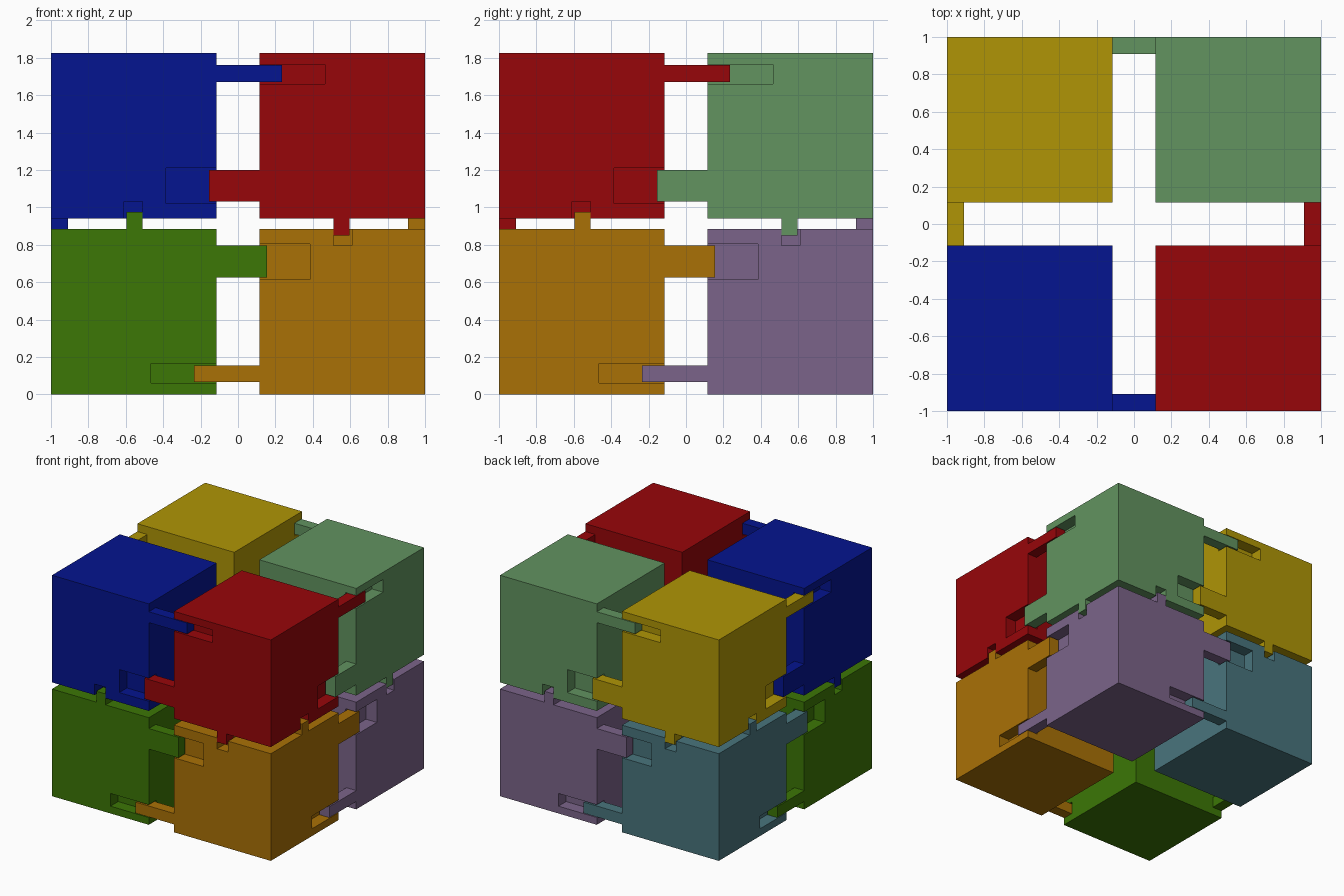
import bpy, bmesh
from math import pi
from mathutils import Matrix

if "Cube" in bpy.data.objects:
    bpy.data.objects.remove(bpy.data.objects["Cube"])

G, H = 0.115, 1.825      # half gap, total height
Z0 = 0.94                # underside of upper blocks
TAB, CUT = 0.09, 0.10    # tab and socket depth


def box(name, lo, hi):
    bm = bmesh.new()
    bmesh.ops.create_cube(bm, size=1)
    for v in bm.verts:
        v.co = [(a + b) / 2 + c * (b - a) for a, b, c in zip(lo, hi, v.co)]
    me = bpy.data.meshes.new(name)
    bm.to_mesh(me)
    bm.free()
    ob = bpy.data.objects.new(name, me)
    bpy.context.collection.objects.link(ob)
    return ob


def face_box(side, u0, u1, z0, z1, d0, d1):
    """Box on an outer face: u runs along the face, d goes inward."""
    ob = box("tool", (u0, -1 + d0, z0), (u1, -1 + d1, z1))
    if side:
        ob.data.transform(Matrix.Rotation(pi / 2, 4, 'Z'))
    return ob


# one upper block; side 0 = front face, side 1 = right face
sockets = [(0, 0.05, 0.465, 1.66, 1.765),
           (1, -0.385, -0.05, 1.02, 1.21),
           (1, -0.61, -0.51, 0.90, 1.03)]
tabs = [(0, -0.155, G, 1.03, 1.20),
        (0, 0.51, 0.595, 0.85, Z0),
        (1, -G, 0.235, 1.67, 1.76)]
block = box("block", (G, -1, Z0), (1, -G, H))
tools = [(face_box(*s, -0.05, CUT), 'DIFFERENCE') for s in sockets]
tools += [(face_box(*t, 0, TAB), 'UNION') for t in tabs]
for tool, op in tools:
    m = block.modifiers.new(op, 'BOOLEAN')
    m.operation, m.object, m.solver = op, tool, 'EXACT'
dg = bpy.context.evaluated_depsgraph_get()
mesh = bpy.data.meshes.new_from_object(block.evaluated_get(dg))
for ob in [block] + [t for t, _ in tools]:
    bpy.data.objects.remove(ob)

# four upper blocks by quarter turns, four lower ones flipped over
flip = (Matrix.Translation((0, 0, H)) @ Matrix.Rotation(pi, 4, 'Y'))
colours = {
    "upper": [(150, 14, 18), (98, 146, 96), (174, 148, 14), (13, 27, 142)],
    "lower": [(62, 118, 14), (168, 112, 14), (122, 100, 136), (74, 116, 124)]}
corners = {
    "upper": ["front_right", "back_right", "back_left", "front_left"],
    "lower": ["front_left", "front_right", "back_right", "back_left"]}
for layer in ("upper", "lower"):
    for k in range(4):
        name = f"{layer}_{corners[layer][k]}_block"
        me = mesh.copy()
        me.transform(Matrix.Rotation(k * pi / 2, 4, 'Z') @
                     (flip if layer == "lower" else Matrix.Identity(4)))
        mat = bpy.data.materials.new(name + "_colour")
        mat.diffuse_color = [(c / 255) ** 2.2 for c in colours[layer][k]] + [1]
        mat.use_nodes = True
        mat.node_tree.nodes["Principled BSDF"].inputs["Base Color"].default_value = mat.diffuse_color
        me.materials.clear()
        me.materials.append(mat)
        ob = bpy.data.objects.new(name, me)
        bpy.context.collection.objects.link(ob)
